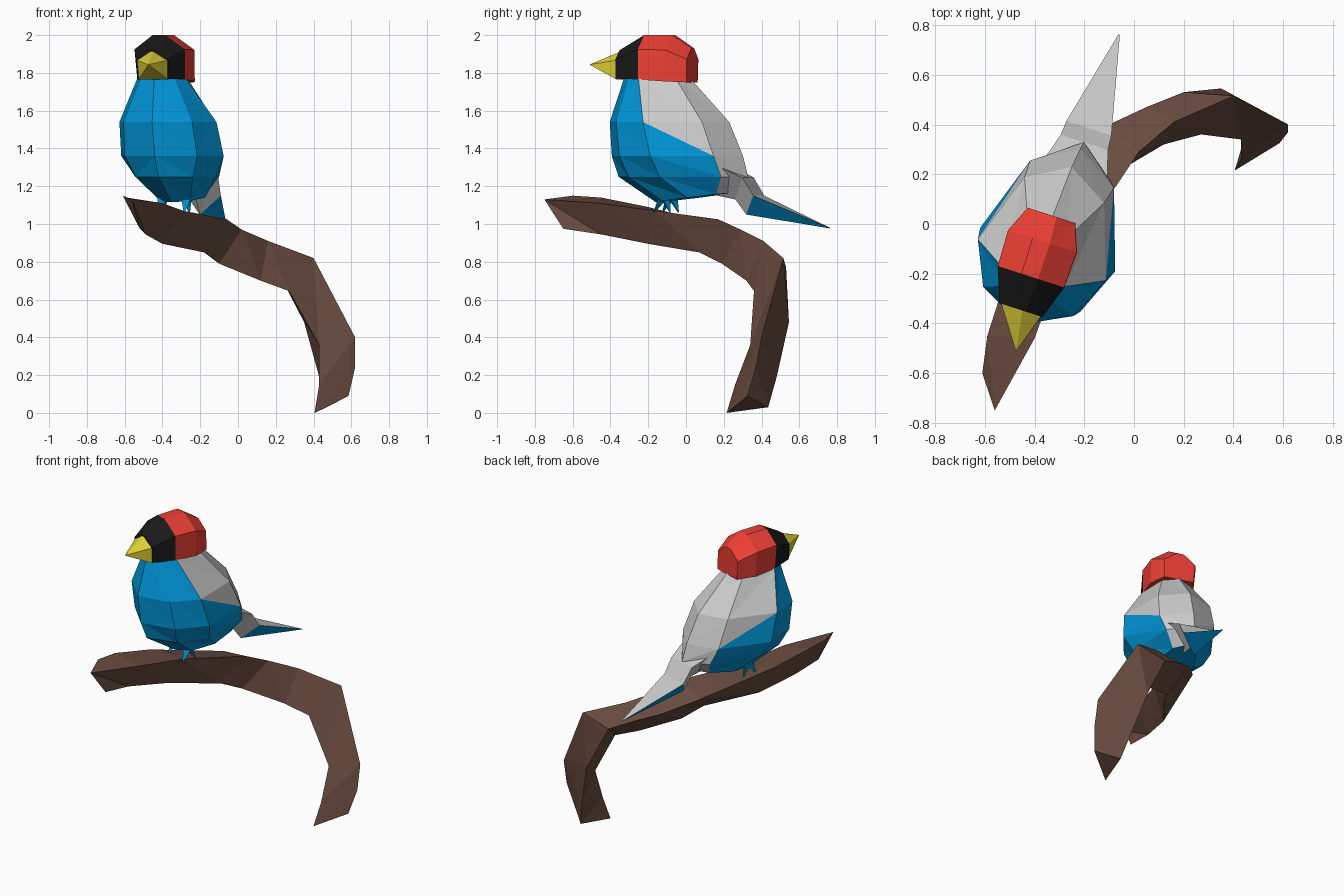
import bpy, bmesh, math
from mathutils import Matrix

if "Cube" in bpy.data.objects:
    bpy.data.objects.remove(bpy.data.objects["Cube"])

def mat(name, rgb):
    m = bpy.data.materials.new(name)
    m.diffuse_color = (*rgb, 1)
    m.use_nodes = True
    m.node_tree.nodes["Principled BSDF"].inputs["Base Color"].default_value = m.diffuse_color
    return m

BLUE = mat("blue", (0.0, 0.30, 0.68))
GREY = mat("grey", (0.52, 0.52, 0.52))
RED = mat("red", (0.85, 0.05, 0.035))
BLACK = mat("black", (0.01, 0.01, 0.01))
YELLOW = mat("yellow", (0.75, 0.65, 0.04))
BROWN = mat("brown", (0.14, 0.07, 0.05))

# The bird is modelled facing -y, leans slightly to one side, then turned on its perch
LEAN = Matrix.Identity(4)
LEAN[0][2], LEAN[0][3] = -0.055, 0.055 * 1.22
PERCH = Matrix.Translation((-0.338, -0.1, 0)) @ Matrix.Rotation(math.radians(-17.9), 4, 'Z')

def loft(name, rings, mats, pick=lambda band, seg, tri: 0, matrix=Matrix()):
    """Skin equal-sized rings with triangles; pick() chooses the material slot."""
    bm = bmesh.new()
    vs = [[bm.verts.new(p) for p in r] for r in rings]
    n = len(vs[0])
    for k, (a, b) in enumerate(zip(vs, vs[1:])):
        for i in range(n):
            j = (i + 1) % n
            if i < n / 2:
                tris = ((a[i], a[j], b[j]), (a[i], b[j], b[i]))
            else:
                tris = ((a[i], a[j], b[i]), (a[j], b[j], b[i]))
            for t, tri in enumerate(tris):
                bm.faces.new(tri).material_index = pick(k, i, t)
    for end, band in ((vs[0], 0), (vs[-1], len(vs) - 2)):
        bm.faces.new(end).material_index = pick(band, 0, 0)
    bmesh.ops.remove_doubles(bm, verts=bm.verts, dist=0.0005)
    bmesh.ops.recalc_face_normals(bm, faces=bm.faces)
    bm.transform(matrix)
    me = bpy.data.meshes.new(name)
    bm.to_mesh(me)
    bm.free()
    for m in mats:
        me.materials.append(m)
    ob = bpy.data.objects.new(name, me)
    bpy.context.collection.objects.link(ob)
    return ob

# Body: eight-sided rings (height, front, back, half width), angle 0 at the breast
def body_ring(z, front, back, w, fwd=0.06, tilt=0.0):
    c, h = (front + back) / 2, (back - front) / 2
    ring = []
    for i in range(8):
        a = i * math.pi / 4
        narrow = 0.88 if i in (3, 5) else 1
        ring.append((w * narrow * math.sin(a),
                     c - h * math.cos(a) - (fwd if i in (2, 6) else 0),
                     z + tilt * (1 - math.cos(a)) / 2))
    return ring

def body_colour(band, seg, tri):
    s = min(seg, 7 - seg)               # 0 breast ... 3 back
    if band == 0:
        return int(s >= 2)
    if band == 1:
        return int(s == 3 or (s == 2 and tri == 0))
    return int(s == 3)

loft("body", [body_ring(*r) for r in (
    (1.77, -0.25, 0.12, 0.135), (1.54, -0.325, 0.34, 0.27), (1.36, -0.31, 0.42, 0.285),
    (1.25, -0.27, 0.45, 0.225), (1.115, -0.06, 0.36, 0.12, 0.0, 0.05))],
    [BLUE, GREY], body_colour, PERCH @ LEAN)

# Tail: triangular sections (y, half width, top, bottom) running to a point
def tail_ring(y, w, top, bottom, shift):
    return [(-w, y, top), (w, y, top), (0, y - shift, bottom)]

loft("tail", [tail_ring(0.28, 0.15, 1.33, 1.16, 0.05), tail_ring(0.45, 0.10, 1.245, 1.13, 0.07),
              tail_ring(0.51, 0.095, 1.15, 1.05, 0.07), tail_ring(0.905, 0.003, 0.98, 0.977, 0)],
     [BLUE, GREY], lambda b, s, t: int(s == 0 or b < 2), PERCH)

# Head: six-sided sections (y, half width, bottom, top)
def head_ring(y, w, lo, hi, ridge=0.25):
    mid = lo + 0.68 * (hi - lo)
    return [(w * ridge, y, hi), (w, y, mid), (w * 0.95, y, lo),
            (-w * 0.95, y, lo), (-w, y, mid), (-w * ridge, y, hi)]

loft("head", [head_ring(-0.27, 0.09, 1.77, 1.92), head_ring(-0.13, 0.14, 1.765, 2.0),
              head_ring(0.02, 0.145, 1.755, 2.0), head_ring(0.13, 0.10, 1.75, 1.93)],
     [BLACK, RED], lambda b, s, t: int(b > 0), PERCH @ LEAN)

# Beak
loft("beak", [head_ring(-0.265, 0.086, 1.765, 1.915, 0.1),
              [(x + 0.03, y, z) for x, y, z in head_ring(-0.43, 0.002, 1.842, 1.845)]],
     [YELLOW], matrix=PERCH @ LEAN)

# Feet: two pointed toes on each side
def spike(name, base, tip, r):
    ring = [(math.cos(a) * r, math.sin(a) * r) for a in (0, 2.09, 4.19)]
    loft(name, [[(base[0] + x, base[1] + y, base[2]) for x, y in ring],
                [(tip[0] + x * .1, tip[1] + y * .1, tip[2]) for x, y in ring]],
         [BLUE], matrix=PERCH)

for side, x in (("right", -0.065), ("left", 0.065)):
    for toe, dy in (("front", -0.05), ("back", 0.04)):
        spike(f"{side}_{toe}_toe", (x, 0.0, 1.15), (x * 1.1, dy, 1.06), 0.035)

# Branch: three-sided, each ring lists the top, inner and back strand
loft("branch", [
    ((-0.56, -0.75, 1.13), (-0.52, -0.65, 0.975), (-0.61, -0.60, 1.15)),
    ((-0.40, -0.46, 1.11), (-0.49, -0.45, 0.945), (-0.59, -0.45, 1.14)),
    ((-0.29, -0.16, 1.07), (-0.40, -0.20, 0.895), (-0.51, -0.20, 1.09)),
    ((-0.06, 0.17, 1.025), (-0.18, 0.07, 0.85), (-0.27, 0.23, 0.98)),
    ((0.02, 0.29, 0.97), (-0.10, 0.19, 0.79), (-0.10, 0.40, 0.90)),
    ((0.16, 0.41, 0.91), (0.12, 0.32, 0.70), (0.05, 0.47, 0.84)),
    ((0.40, 0.515, 0.82), (0.27, 0.36, 0.645), (0.20, 0.53, 0.77)),
    ((0.62, 0.40, 0.40), (0.43, 0.34, 0.36), (0.35, 0.545, 0.48)),
    ((0.62, 0.37, 0.24), (0.43, 0.26, 0.15), (0.43, 0.48, 0.19)),
    ((0.585, 0.325, 0.09), (0.405, 0.215, 0.0), (0.47, 0.435, 0.03))],
    [BROWN])
